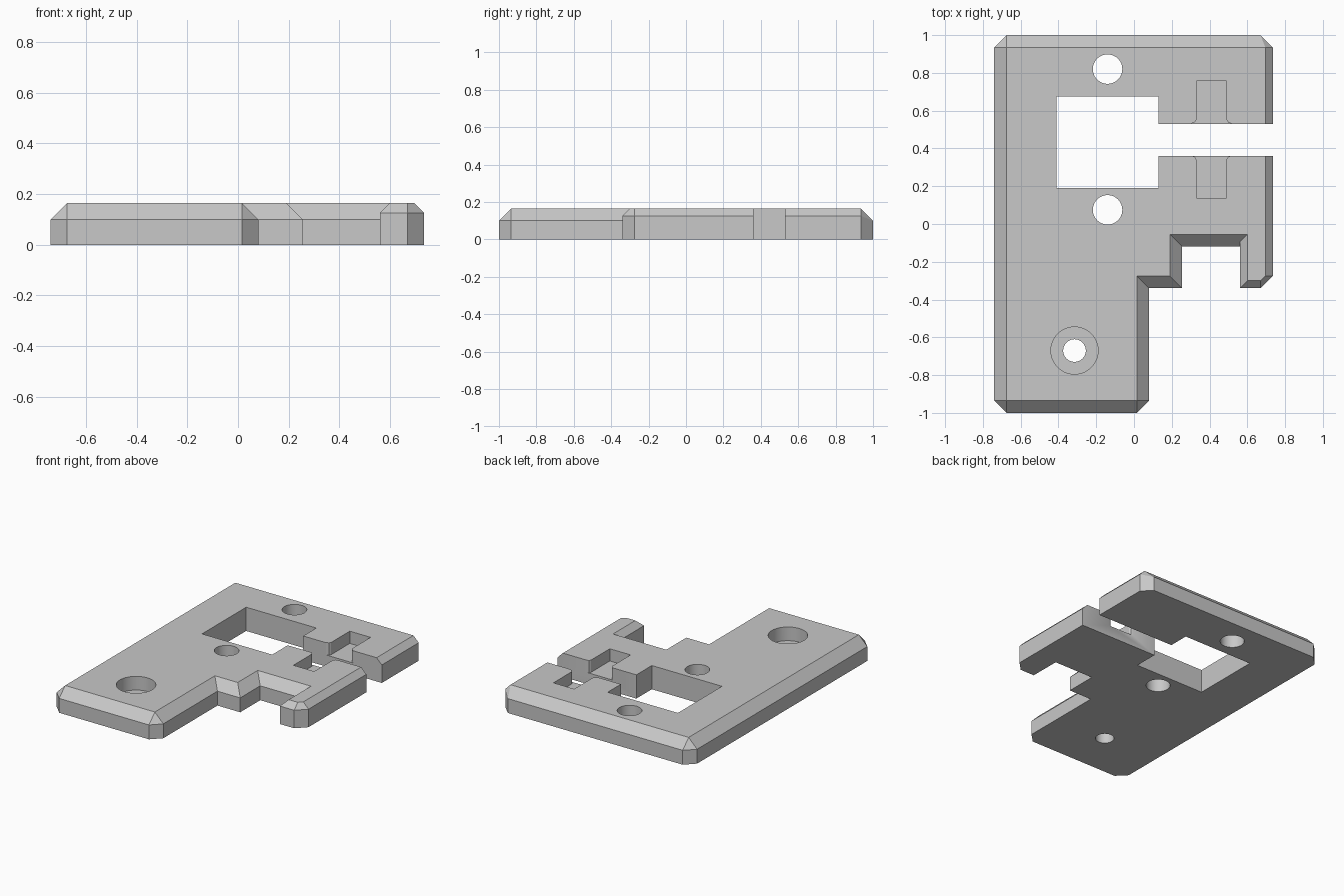
import bpy, bmesh, math

cube = bpy.data.objects.get("Cube")
if cube:
    bpy.data.objects.remove(cube, do_unlink=True)

TOP = 0.165
LOW, HIGH = 0.1, 0.125   # chamfer start heights: wide and narrow edges

grey = bpy.data.materials.new("plain grey")
grey.use_nodes = True
colour = (0.58, 0.58, 0.58, 1)
grey.diffuse_color = colour
grey.node_tree.nodes["Principled BSDF"].inputs["Base Color"].default_value = colour


def make_object(name, bm):
    bmesh.ops.recalc_face_normals(bm, faces=bm.faces[:])
    mesh = bpy.data.meshes.new(name)
    bm.to_mesh(mesh)
    bm.free()
    mesh.materials.append(grey)
    obj = bpy.data.objects.new(name, mesh)
    bpy.context.collection.objects.link(obj)
    return obj


def prism(name, points, z0, z1):
    bm = bmesh.new()
    face = bm.faces.new([bm.verts.new((x, y, z0)) for x, y in points])
    moved = bmesh.ops.extrude_face_region(bm, geom=[face])["geom"]
    verts = [v for v in moved if isinstance(v, bmesh.types.BMVert)]
    bmesh.ops.translate(bm, verts=verts, vec=(0, 0, z1 - z0))
    return make_object(name, bm)


def disc(x, y, r, n=48):
    return [(x + r * math.cos(math.tau * i / n), y + r * math.sin(math.tau * i / n))
            for i in range(n)]


# Plate outline: wall point, chamfer start height, matching top corner
outline = [
    ((-0.675, -1), LOW, (-0.675, -0.935)),
    ((0.015, -1), LOW, (0.015, -0.935)),
    ((0.08, -0.935), LOW, (0.015, -0.935)),
    ((0.08, -0.34), LOW, (0.015, -0.275)),
    ((0.255, -0.34), LOW, (0.19, -0.275)),
    ((0.255, -0.12), LOW, (0.19, -0.055)),
    ((0.56, -0.12), LOW, (0.6, -0.055)),
    ((0.56, -0.095), HIGH, (0.6, -0.055)),
    ((0.56, -0.34), HIGH, (0.6, -0.3)),
    ((0.67, -0.34), HIGH, (0.67, -0.3)),
    ((0.735, -0.275), HIGH, (0.695, -0.275)),
    ((0.735, 0.935), HIGH, (0.695, 0.935)),
    ((0.67, 1), LOW, (0.695, 0.935)),
    ((-0.675, 1), LOW, (-0.675, 0.935)),
    ((-0.74, 0.935), LOW, (-0.675, 0.935)),
    ((-0.74, -0.935), LOW, (-0.675, -0.935)),
]

# Chamfered plate: floor, walls, sloped rim and top
bm = bmesh.new()
floor = [bm.verts.new((*p, 0)) for p, z, t in outline]
rim = [bm.verts.new((*p, z)) for p, z, t in outline]
lookup = {}
for p, z, t in outline:
    if t not in lookup:
        lookup[t] = bm.verts.new((*t, TOP))
crown = [lookup[t] for p, z, t in outline]
bm.faces.new(floor[::-1])
bm.faces.new(list(lookup.values()))
for i in range(len(outline)):
    j = (i + 1) % len(outline)
    bm.faces.new((floor[i], floor[j], rim[j], rim[i]))
    upper = [rim[i], rim[j], crown[j]]
    if crown[i] is not crown[j]:
        upper.append(crown[i])
    bm.faces.new(upper)
plate = make_object("mounting_plate", bm)

# Window with side slot, and the clip pockets flaring into the slot
window = [(-0.41, 0.19), (0.13, 0.19), (0.13, 0.36), (0.9, 0.36),
          (0.9, 0.53), (0.13, 0.53), (0.13, 0.675), (-0.41, 0.675)]
half = [(0.08, -0.31), (0.08, -0.105), (0.088, -0.092), (0.105, -0.085)]
side = half + [(x, -y) for x, y in reversed(half)]
pocket = [(0.41 + x, 0.447 + y) for x, y in side]
pocket += [(0.41 - x, 0.447 + y) for x, y in reversed(side)]

cutters = [
    prism("window_cutter", window, -0.1, 0.3),
    prism("pocket_cutter", pocket, 0.08, 0.3),
    prism("back_hole_cutter", disc(-0.14, 0.82, 0.078), -0.1, 0.3),
    prism("middle_hole_cutter", disc(-0.14, 0.075, 0.078), -0.1, 0.3),
    prism("screw_hole_cutter", disc(-0.315, -0.67, 0.06), -0.1, 0.3),
    prism("screw_recess_cutter", disc(-0.315, -0.67, 0.125), 0.07, 0.3),
]

bpy.ops.object.select_all(action="DESELECT")
plate.select_set(True)
bpy.context.view_layer.objects.active = plate
for cutter in cutters:
    cutter.hide_render = True
    mod = plate.modifiers.new(cutter.name, "BOOLEAN")
    mod.operation = "DIFFERENCE"
    mod.solver = "EXACT"
    mod.object = cutter
    bpy.ops.object.modifier_apply(modifier=mod.name)
    bpy.data.objects.remove(cutter, do_unlink=True)

bpy.ops.object.shade_smooth_by_angle(angle=math.radians(25))
